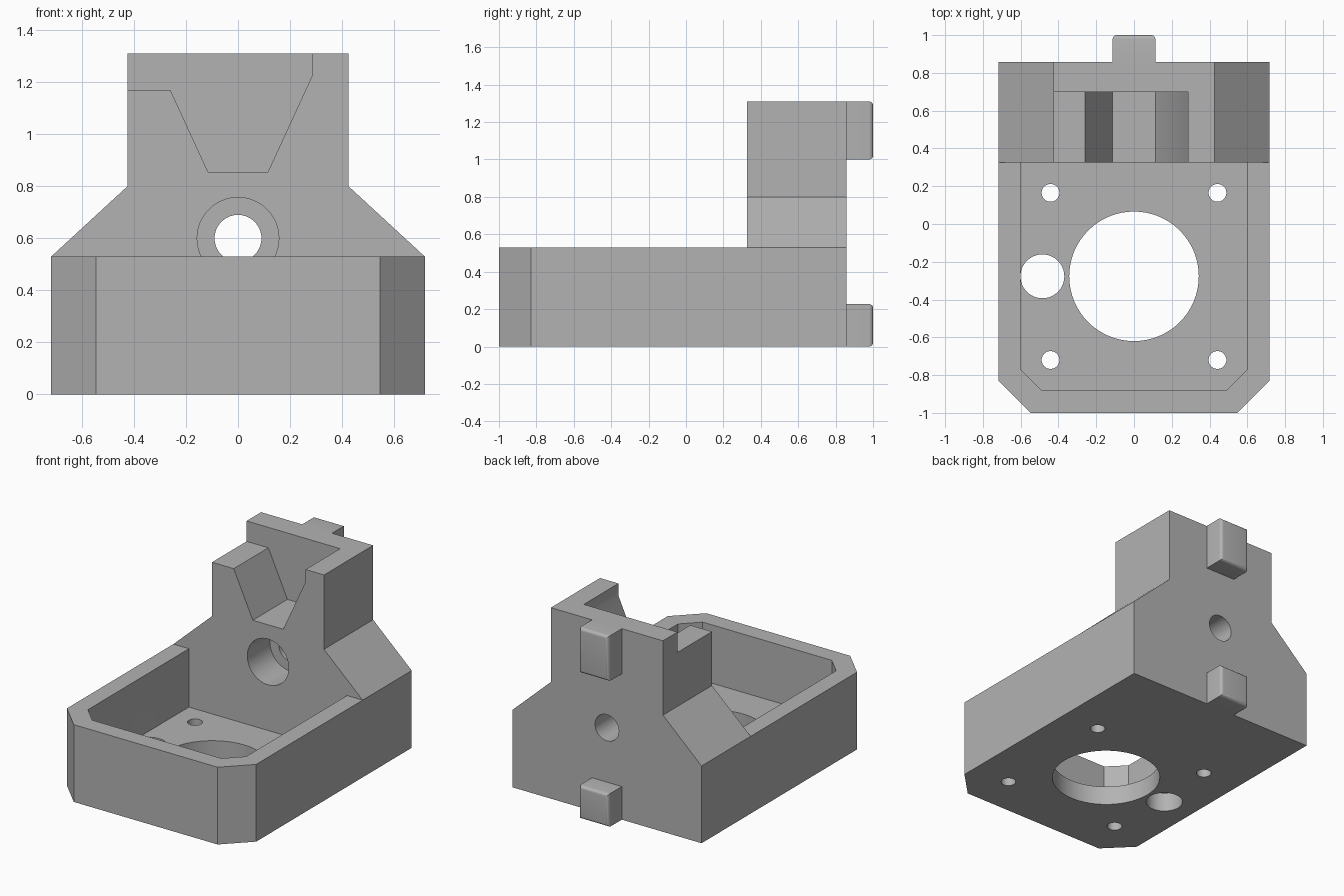
import bpy, bmesh
from math import cos, sin, tau

cube = bpy.data.objects.get("Cube")
if cube:
    bpy.data.objects.remove(cube, do_unlink=True)

grey = bpy.data.materials.new("plain grey")
grey.use_nodes = True
colour = (0.45, 0.45, 0.45, 1)
grey.diffuse_color = colour
grey.node_tree.nodes["Principled BSDF"].inputs["Base Color"].default_value = colour


def prism(name, outline, start, end, axis="z"):
    """Extrude a closed outline: (x, y) along z, or (x, z) along y."""
    place = (lambda a, b, d: (a, b, d)) if axis == "z" else (lambda a, b, d: (a, d, b))
    bm = bmesh.new()
    face = bm.faces.new([bm.verts.new(place(a, b, start)) for a, b in outline])
    moved = bmesh.ops.extrude_face_region(bm, geom=[face])["geom"]
    shift = place(0, 0, end - start)
    bmesh.ops.translate(bm, vec=shift, verts=[v for v in moved if isinstance(v, bmesh.types.BMVert)])
    bmesh.ops.recalc_face_normals(bm, faces=bm.faces)
    mesh = bpy.data.meshes.new(name)
    bm.to_mesh(mesh)
    bm.free()
    mesh.materials.append(grey)
    obj = bpy.data.objects.new(name, mesh)
    bpy.context.collection.objects.link(obj)
    return obj


def circle(x, y, radius, sides=64):
    return [(x + radius * cos(tau * i / sides), y + radius * sin(tau * i / sides))
            for i in range(sides)]


def rectangle(x0, x1, y0, y1):
    return [(x0, y0), (x1, y0), (x1, y1), (x0, y1)]


def tray_outline(half, front, back, cut):
    return [(-half + cut, front), (half - cut, front), (half, front + cut), (half, back),
            (-half, back), (-half, front + cut)]


def apply_modifiers(obj):
    bpy.ops.object.select_all(action="DESELECT")
    obj.select_set(True)
    bpy.context.view_layer.objects.active = obj
    for mod in list(obj.modifiers):
        bpy.ops.object.modifier_apply(modifier=mod.name)


def carve(obj, cutter):
    mod = obj.modifiers.new("cut", "BOOLEAN")
    mod.operation = "DIFFERENCE"
    mod.solver = "EXACT"
    mod.object = cutter
    apply_modifiers(obj)
    bpy.data.objects.remove(cutter, do_unlink=True)


WALL, BACK, RIM, FLOOR, TOP = 0.325, 0.857, 0.53, 0.13, 1.31

# Solid stock with chamfered front corners
body = prism("mount_body", tray_outline(0.718, -1, BACK, 0.172), 0, TOP)

# Clear the space above the tray and the sloped shoulders beside the upright
carve(body, prism("front_clearance", rectangle(-2, 2, -2, WALL), RIM, 2))
for side in (-1, 1):
    shoulder = [(0.718, RIM), (0.425, 0.8), (0.425, 2), (2, 2), (2, RIM)]
    carve(body, prism("shoulder_cut", [(side * x, z) for x, z in shoulder], 0, 2, "y"))

# Tray cavity
carve(body, prism("tray_cavity", tray_outline(0.6, -0.88, WALL, 0.11), FLOOR, 0.9))

# Tapered pocket in the top of the upright
pocket = [(-1, 1.17), (-0.26, 1.17), (-0.115, 0.855), (0.115, 0.855),
          (0.285, 1.225), (0.285, 2), (-1, 2)]
carve(body, prism("tapered_pocket", pocket, 0.1, 0.7, "y"))

# Stepped bore through the upright
carve(body, prism("wide_bore", circle(0, 0.6, 0.157), 0.1, 0.57, "y"))
carve(body, prism("narrow_bore", circle(0, 0.6, 0.09), 0.1, 1.2, "y"))

# Floor holes: main opening, cable hole and four screw holes
holes = [(0, -0.277, 0.343), (-0.485, -0.277, 0.116)]
holes += [(x, y, 0.047) for x in (-0.442, 0.442) for y in (-0.72, 0.165)]
for x, y, radius in holes:
    carve(body, prism("floor_hole", circle(x, y, radius), -0.2, 0.3))

# Locating pegs on the back, rounded at the free end
pegs = []
for name, low, high in (("lower_peg", 0, 0.227), ("upper_peg", 1.0, TOP)):
    peg = prism(name, rectangle(-0.113, 0.113, low, high), BACK, 1, "y")
    weights = peg.data.attributes.new("bevel_weight_edge", "FLOAT", "EDGE")
    for edge in peg.data.edges:
        if all(peg.data.vertices[i].co.y > 0.99 for i in edge.vertices):
            weights.data[edge.index].value = 1
    bevel = peg.modifiers.new("rounding", "BEVEL")
    bevel.limit_method = "WEIGHT"
    bevel.width = 0.022
    bevel.segments = 5
    apply_modifiers(peg)
    pegs.append(peg)

for obj in [body] + pegs:
    bpy.ops.object.select_all(action="DESELECT")
    obj.select_set(True)
    bpy.context.view_layer.objects.active = obj
    bpy.ops.object.shade_smooth_by_angle(angle=0.5)
